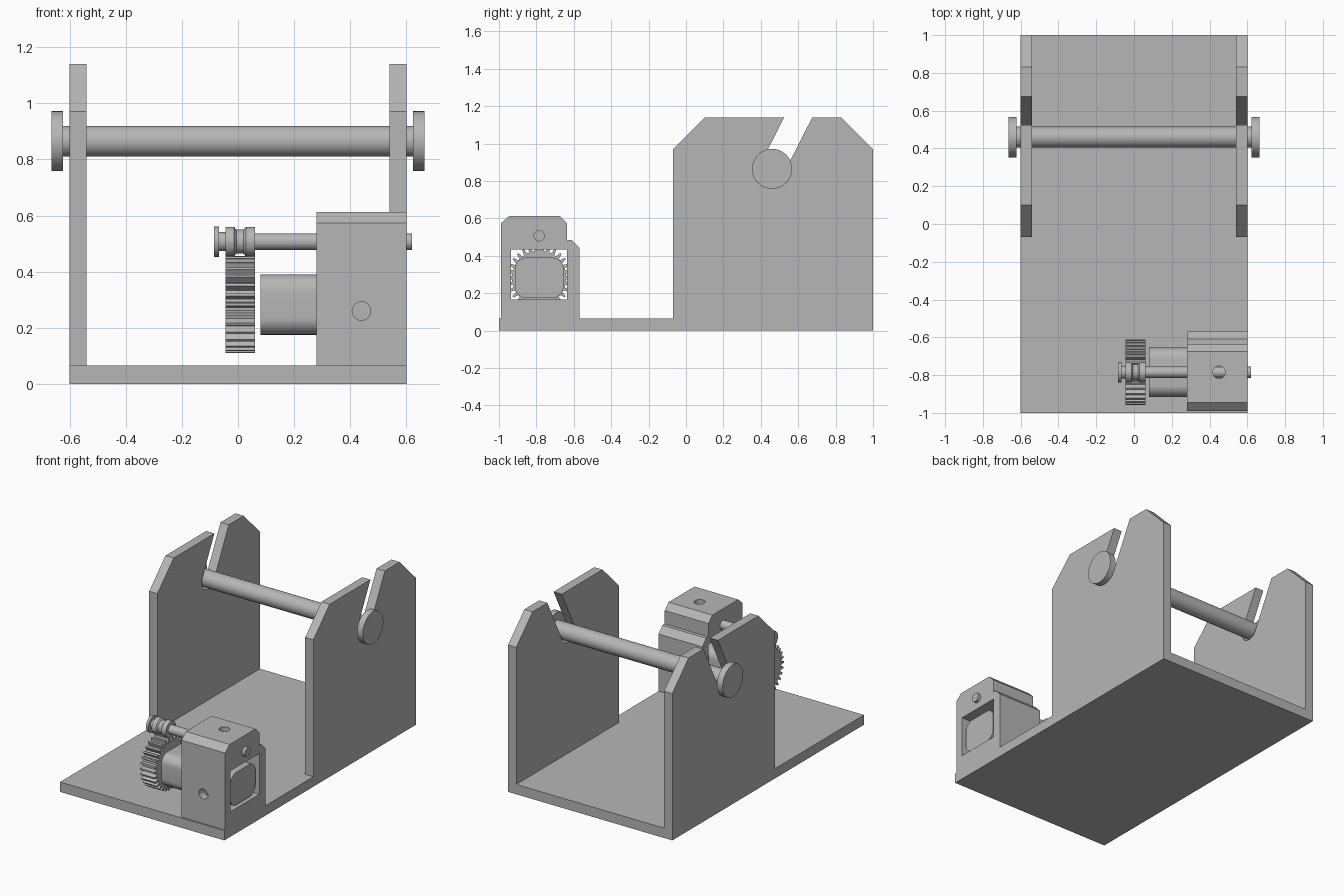
import bpy, bmesh
from math import sin, cos, pi, atan2
from mathutils import Matrix

default = bpy.data.objects.get("Cube")
if default:
    bpy.data.objects.remove(default, do_unlink=True)

grey = bpy.data.materials.new("plain grey")
grey.use_nodes = True
colour = (0.47, 0.47, 0.47, 1)
grey.diffuse_color = colour
grey.node_tree.nodes["Principled BSDF"].inputs["Base Color"].default_value = colour


def finish(name, bm, smooth=False):
    bmesh.ops.recalc_face_normals(bm, faces=bm.faces)
    mesh = bpy.data.meshes.new(name)
    bm.to_mesh(mesh)
    bm.free()
    mesh.materials.append(grey)
    ob = bpy.data.objects.new(name, mesh)
    bpy.context.collection.objects.link(ob)
    if smooth:
        bpy.ops.object.select_all(action='DESELECT')
        ob.select_set(True)
        bpy.context.view_layer.objects.active = ob
        bpy.ops.object.shade_smooth_by_angle(angle=pi / 6)
    return ob


def prism(name, points, x0, x1, smooth=False):
    """Extrude a (y, z) outline along x."""
    bm = bmesh.new()
    face = bm.faces.new([bm.verts.new((x0, y, z)) for y, z in points])
    ext = bmesh.ops.extrude_face_region(bm, geom=[face])["geom"]
    verts = [v for v in ext if isinstance(v, bmesh.types.BMVert)]
    bmesh.ops.translate(bm, verts=verts, vec=(x1 - x0, 0, 0))
    return finish(name, bm, smooth)


def lathe(name, profile, cy, cz, n=48):
    """Turn an (x, radius) profile about an axis along x."""
    bm = bmesh.new()
    rings = [[bm.verts.new((x, cy + r * cos(2 * pi * i / n), cz + r * sin(2 * pi * i / n)))
              for i in range(n)] for x, r in profile]
    for a, b in zip(rings, rings[1:]):
        for i in range(n):
            j = (i + 1) % n
            bm.faces.new((a[i], a[j], b[j], b[i]))
    bm.faces.new(rings[0])
    bm.faces.new(rings[-1])
    return finish(name, bm, True)


def arc(cy, cz, r, a0, a1, n):
    return [(cy + r * cos(a0 + (a1 - a0) * i / n), cz + r * sin(a0 + (a1 - a0) * i / n))
            for i in range(n + 1)]


def rect(y0, y1, z0, z1):
    return [(y0, z0), (y1, z0), (y1, z1), (y0, z1)]


def hole_cutter(loc, axis, depth, r=0.033):
    bm = bmesh.new()
    turn = Matrix.Rotation(pi / 2, 4, 'X') if axis == 'Y' else Matrix()
    bmesh.ops.create_cone(bm, cap_ends=True, segments=32, radius1=r, radius2=r,
                          depth=depth, matrix=Matrix.Translation(loc) @ turn)
    return finish("hole_cutter", bm)


def cut(ob, cutter):
    mod = ob.modifiers.new("cut", 'BOOLEAN')
    mod.operation = 'DIFFERENCE'
    mod.solver = 'EXACT'
    mod.object = cutter
    bpy.context.view_layer.objects.active = ob
    bpy.ops.object.modifier_apply(modifier=mod.name)
    bpy.data.objects.remove(cutter, do_unlink=True)


# Base plate
FLOOR = 0.065
prism("base_plate", rect(-1, 1, 0, FLOOR), -0.6, 0.6)

# Side plates with a slanted, round-bottomed slot for the spool rod
ROD_Y, ROD_Z, SLOT_R = 0.46, 0.865, 0.067
slope = atan2(2, 1)
slot = arc(ROD_Y, ROD_Z, SLOT_R, slope + pi / 2, slope + 3 * pi / 2, 16)
plate = ([(-0.07, FLOOR), (-0.07, 0.97), (0.1, 1.14), (0.525, 1.14)] + slot
         + [(0.675, 1.14), (0.83, 1.14), (1, 0.97), (1, FLOOR)])
for side, x0 in (("left", 0.54), ("right", -0.6)):
    prism(side + "_side_plate", plate, x0, x0 + 0.06, True)

# Spool rod with end discs
half = [(0.665, 0.107), (0.623, 0.107), (0.623, 0.055)]
lathe("spool_rod", [(-x, r) for x, r in half] + half[::-1], ROD_Y, ROD_Z)

# Motor bracket with window and screw holes
AXIS_Y, MOTOR_Z, WORM_Z = -0.785, 0.283, 0.507
bracket = prism("motor_bracket", [
    (-0.99, FLOOR), (-0.99, 0.573), (-0.945, 0.613), (-0.675, 0.613), (-0.635, 0.573),
    (-0.635, 0.485), (-0.61, 0.485), (-0.57, 0.443), (-0.57, FLOOR)], 0.28, 0.6)
cut(bracket, prism("window_cutter", rect(-0.935, -0.635, 0.165, 0.435), 0.2, 0.7))
cut(bracket, hole_cutter((0.44, -0.97, 0.26), 'Y', 0.12))
cut(bracket, hole_cutter((0.45, AXIS_Y, 0.6), 'Z', 0.16))

# Motor body with rounded corners
R = 0.06
motor = []
for k, (y, z) in enumerate(((-0.655 - R, 0.39 - R), (-0.915 + R, 0.39 - R),
                            (-0.915 + R, 0.175 + R), (-0.655 - R, 0.175 + R))):
    motor += arc(y, z, R, k * pi / 2, (k + 1) * pi / 2, 8)
prism("motor", motor, 0.08, 0.585, True)

# Drive gear
TEETH = 30
gear = []
for t in range(TEETH):
    for frac, r in ((-0.32, 0.145), (-0.14, 0.173), (0.14, 0.173), (0.32, 0.145)):
        a = 2 * pi * (t + frac) / TEETH
        gear.append((AXIS_Y + r * cos(a), MOTOR_Z + r * sin(a)))
prism("drive_gear", gear, -0.045, 0.06)

# Worm shaft with end disc and grooved collar
lathe("worm_shaft", [
    (-0.085, 0.054), (-0.067, 0.054), (-0.067, 0.034), (-0.045, 0.034), (-0.045, 0.053),
    (-0.014, 0.053), (-0.006, 0.043), (0.02, 0.043), (0.028, 0.053), (0.06, 0.053),
    (0.06, 0.03), (0.62, 0.03)], AXIS_Y, WORM_Z)
